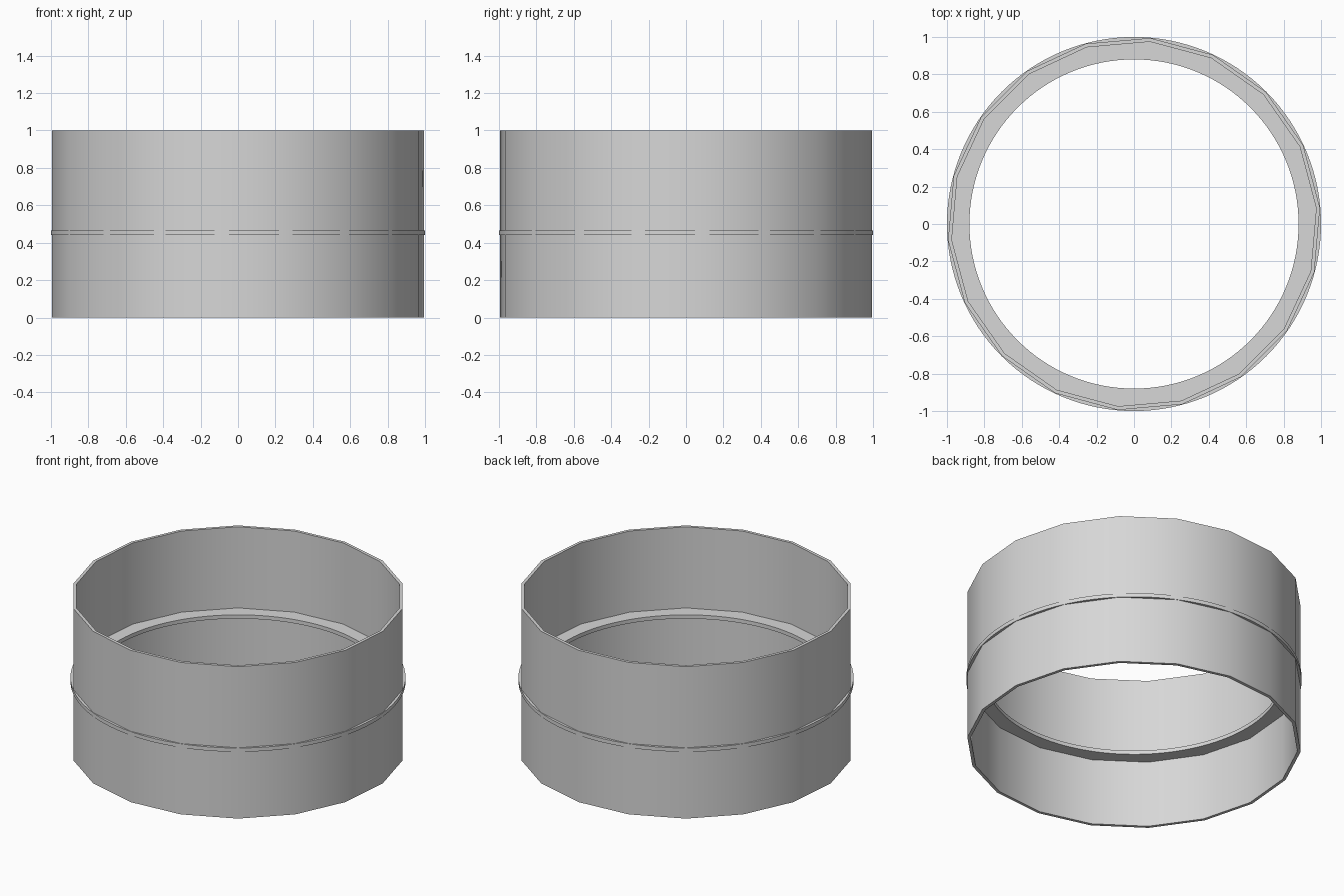
import bpy, bmesh, math

if "Cube" in bpy.data.objects:
    bpy.data.objects.remove(bpy.data.objects["Cube"])

grey = bpy.data.materials.new("light_grey")
grey.diffuse_color = (0.68, 0.68, 0.68, 1)
grey.use_nodes = True
grey.node_tree.nodes["Principled BSDF"].inputs["Base Color"].default_value = grey.diffuse_color


def ring(name, r_in, r_out, z0, z1, sides, start=0.0):
    """Closed ring with a rectangular cross-section."""
    bm = bmesh.new()
    profile = [(r_in, z0), (r_out, z0), (r_out, z1), (r_in, z1)]
    loops = []
    for i in range(sides):
        a = start + 2 * math.pi * i / sides
        loops.append([bm.verts.new((r * math.cos(a), r * math.sin(a), z)) for r, z in profile])
    for i in range(sides):
        a, b = loops[i], loops[(i + 1) % sides]
        for j in range(4):
            k = (j + 1) % 4
            bm.faces.new((a[j], b[j], b[k], a[k]))
    bmesh.ops.recalc_face_normals(bm, faces=bm.faces)
    mesh = bpy.data.meshes.new(name)
    bm.to_mesh(mesh)
    bm.free()
    mesh.materials.append(grey)
    obj = bpy.data.objects.new(name, mesh)
    bpy.context.collection.objects.link(obj)
    # Smooth round the walls, sharp at the rims
    bpy.ops.object.select_all(action='DESELECT')
    obj.select_set(True)
    bpy.context.view_layer.objects.active = obj
    bpy.ops.object.shade_smooth_by_angle(angle=math.radians(30))
    return obj


# Thin 18-sided outer tube
ring("outer_tube", 0.978, 0.998, 0.0, 1.0, 18, math.radians(5))
# Round flat washer passing through the tube wall
ring("inner_washer", 0.88, 1.0, 0.441, 0.466, 128)
